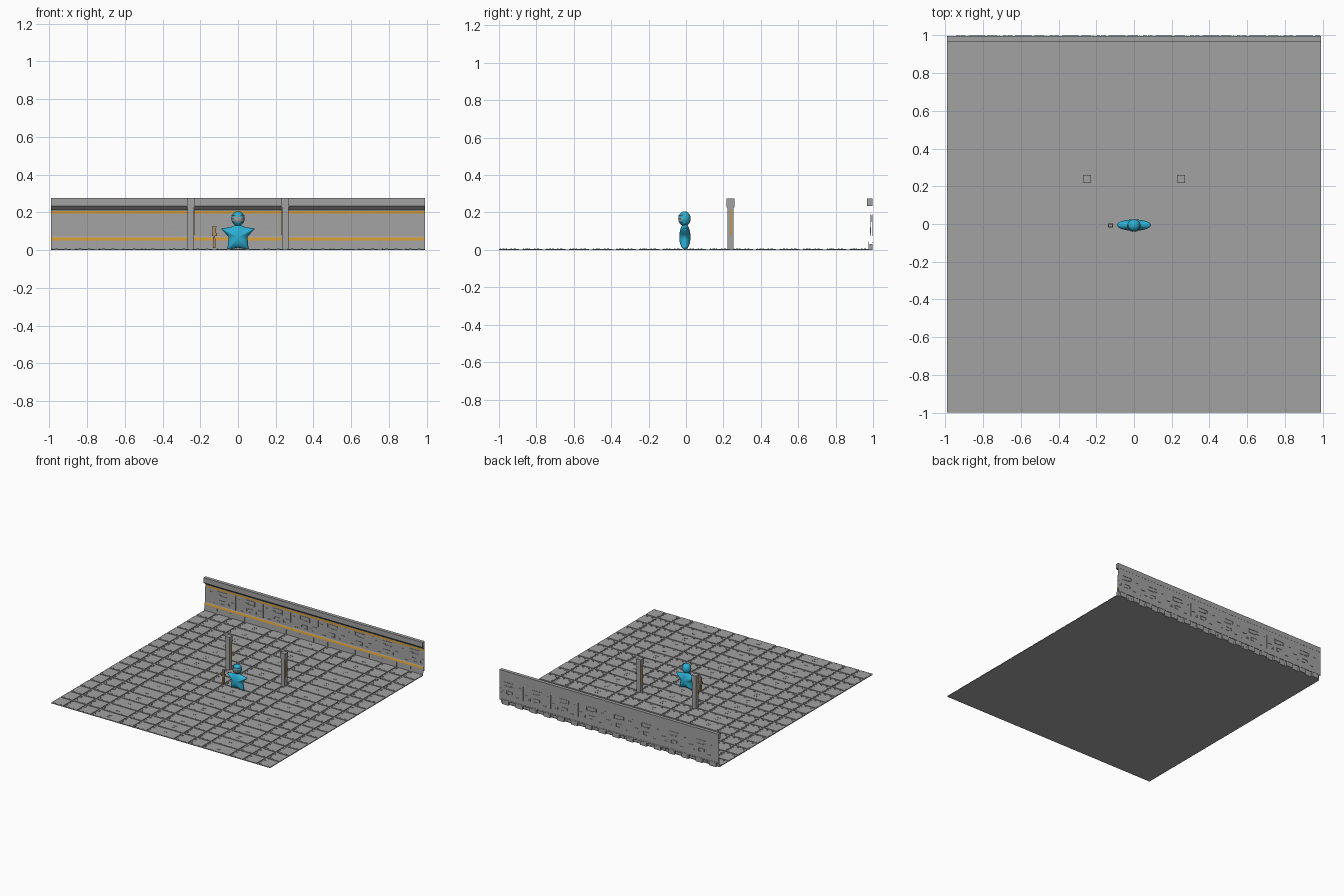
import bpy, bmesh, math
from mathutils import Vector

if "Cube" in bpy.data.objects:
    bpy.data.objects.remove(bpy.data.objects["Cube"])


def material(name, r, g, b):
    m = bpy.data.materials.new(name)
    m.diffuse_color = (r, g, b, 1)
    m.use_nodes = True
    m.node_tree.nodes["Principled BSDF"].inputs["Base Color"].default_value = m.diffuse_color
    return m


GREY = material("panel grey", 0.36, 0.36, 0.36)
ORANGE = material("trim orange", 0.6, 0.3, 0.03)
BLUE = material("suit blue", 0.025, 0.43, 0.66)
TAN = material("tool tan", 0.42, 0.28, 0.13)


def finish(name, bm, mats, normals=True):
    if normals:
        bmesh.ops.recalc_face_normals(bm, faces=bm.faces)
    me = bpy.data.meshes.new(name)
    bm.to_mesh(me)
    bm.free()
    for m in mats:
        me.materials.append(m)
    ob = bpy.data.objects.new(name, me)
    bpy.context.collection.objects.link(ob)
    return ob


def add_box(bm, lo, hi, mat=0):
    r = bmesh.ops.create_cube(bm, size=1)
    for v in r["verts"]:
        v.co = Vector([lo[i] + (v.co[i] + 0.5) * (hi[i] - lo[i]) for i in range(3)])
    for f in {f for v in r["verts"] for f in v.link_faces}:
        f.material_index = mat


# floor base
bm = bmesh.new()
bm.faces.new([bm.verts.new(p) for p in
              ((-0.99, -1, 0), (0.99, -1, 0), (0.99, 0.98, 0), (-0.99, 0.98, 0))])
finish("floor_base", bm, [GREY], False)

# raised floor tiles with grooves between them, rivets where a groove is left out
bm = bmesh.new()
xs = [-0.998] + [i * 0.125 for i in range(-7, 8) if i % 4] + [0.998]
ys = [-1.008] + [i * 0.125 - 0.009 for i in range(-7, 8)] + [0.988]
G, TOP = 0.009, 0.006
for x0, x1 in zip(xs, xs[1:]):
    for y0, y1 in zip(ys, ys[1:]):
        add_box(bm, (x0 + G, y0 + G, 0), (x1 - G, y1 - G, TOP))
        m = (y0 + y1) / 2
        if x1 - x0 > 0.2:
            for d in (-0.016, 0.012):
                for s in (-0.012, 0.006):
                    c = (x0 + x1) / 2 + s
                    add_box(bm, (c, m + d - 0.004, TOP - 0.002), (c + 0.006, m + d + 0.004, TOP + 0.002))
        # short studs along the tile edges
        for k in (0.3, 0.7):
            c = x0 + (x1 - x0) * k
            add_box(bm, (c - 0.007, y0 + 0.013, TOP - 0.002), (c + 0.007, y0 + 0.018, TOP + 0.002))
            add_box(bm, (x0 + 0.013, m + (k - 0.5) * 0.15 - 0.006, TOP - 0.002),
                    (x0 + 0.018, m + (k - 0.5) * 0.15 + 0.006, TOP + 0.002))
# low ridge down the middle of every groove
for x in xs[1:-1]:
    add_box(bm, (x - 0.004, -1, 0), (x + 0.004, 0.98, 0.003))
for y in ys[1:-1]:
    add_box(bm, (-0.99, y - 0.004, 0), (0.99, y + 0.004, 0.003))
finish("floor_tiles", bm, [GREY])

# wall: one profile (y, z, colour of the strip above) swept along x
profile = [(0.977, 0.0, 0), (0.98, 0.052, 1), (0.985, 0.067, 0), (0.987, 0.071, 0),
           (0.991, 0.194, 1), (0.992, 0.207, 0), (0.992, 0.213, 0), (0.968, 0.235, 0)]
bm = bmesh.new()
rows = [[bm.verts.new((x, y, z)) for x in (-0.99, 0.99)] for y, z, c in profile]
for a, b, p in zip(rows, rows[1:], profile):
    f = bm.faces.new((a[0], a[1], b[1], b[0]))
    f.material_index = p[2]
finish("wall", bm, [GREY, ORANGE], False)

# coping along the top of the wall
bm = bmesh.new()
add_box(bm, (-0.99, 0.968, 0.234), (0.99, 0.996, 0.275))
finish("wall_coping", bm, [GREY])

# wall back sheet
bm = bmesh.new()
bm.faces.new([bm.verts.new(p) for p in ((0.99, 0.995, 0.03), (-0.99, 0.995, 0.03),
                                        (-0.99, 0.995, 0.235), (0.99, 0.995, 0.235))])
finish("wall_back", bm, [GREY], False)

# feet along the back of the wall
bm = bmesh.new()
for i in range(16):
    c = -0.9375 + i * 0.125
    add_box(bm, (c - 0.03, 0.98, 0), (c + 0.03, 0.996, 0.032))
finish("wall_feet", bm, [GREY])

# raised wall details built from thin bars, repeated on both sides
bars = [(-0.045, 0.045, 0.181, 0.186), (-0.045, -0.04, 0.16, 0.186),
        (0.04, 0.045, 0.155, 0.186), (-0.045, -0.015, 0.157, 0.162),
        (-0.015, 0.045, 0.15, 0.155), (-0.02, -0.015, 0.15, 0.162),
        (-0.03, 0.025, 0.115, 0.119), (-0.03, -0.026, 0.098, 0.119),
        (0.021, 0.025, 0.09, 0.119), (-0.005, 0.025, 0.088, 0.092),
        (0.055, 0.075, 0.09, 0.094), (0.055, 0.059, 0.09, 0.11),
        (-0.11, -0.09, 0.165, 0.169), (0.118, 0.122, 0.075, 0.19),
        (-0.085, -0.06, 0.082, 0.086), (0.075, 0.11, 0.125, 0.128)]
bm = bmesh.new()
for i in range(8):
    c = -0.833 + i * 0.248
    for x0, x1, z0, z1 in bars:
        a, b = max(c + x0, -0.985), min(c + x1, 0.985)
        if b > a:
            y = 0.987 + 0.004 * ((z0 + z1) / 2 - 0.074) / 0.116
            add_box(bm, (a, y - 0.003, z0), (b, y + 0.001, z1))
            add_box(bm, (a, 0.994, z0), (b, 0.998, z1))
add_box(bm, (-0.985, 0.994, 0.036), (0.985, 0.997, 0.041))
for i in range(-7, 8):
    c = i * 0.125
    add_box(bm, (c - 0.002, 0.975, 0.004), (c + 0.002, 0.979, 0.045))
finish("wall_details", bm, [GREY])

# two pillars with wider caps and orange strips on their sides
for side, name in ((-1, "left_pillar"), (1, "right_pillar")):
    bm = bmesh.new()
    x, y = side * 0.25, 0.238
    add_box(bm, (x - 0.017, y - 0.017, 0), (x + 0.017, y + 0.017, 0.23))
    add_box(bm, (x - 0.021, y - 0.021, 0.228), (x + 0.021, y + 0.021, 0.275))
    for s in (-1, 1):
        add_box(bm, (x + s * 0.0175 - 0.001, y - 0.004, 0.08),
                (x + s * 0.0175 + 0.001, y + 0.004, 0.215), 1)
    finish(name, bm, [GREY, ORANGE])

# star-shaped body, swollen in the middle
half = [(0, 0.14), (0.04, 0.121), (0.09, 0.115), (0.05, 0.07), (0.056, 0.002), (0, 0.013)]
outline = half + [(-x, z) for x, z in half[-2:0:-1]]
ring = []
for a, b in zip(outline, outline[1:] + outline[:1]):
    ring += [(a[0] + (b[0] - a[0]) * k / 4, a[1] + (b[1] - a[1]) * k / 4) for k in range(4)]
CY, CZ = -0.006, 0.068
bm = bmesh.new()
layers = []
for k in range(1, 12):
    ang = math.pi * k / 12
    t, y = math.sin(ang), CY - 0.03 * math.cos(ang)
    layers.append([bm.verts.new((x * t, y, CZ + (z - CZ) * t)) for x, z in ring])
n = len(ring)
for a, b in zip(layers, layers[1:]):
    for i in range(n):
        bm.faces.new((a[i], a[(i + 1) % n], b[(i + 1) % n], b[i]))
for lay, s in ((layers[0], -1), (layers[-1], 1)):
    tip = bm.verts.new((0, CY + s * 0.03, CZ))
    for i in range(n):
        bm.faces.new((lay[i], lay[(i + 1) % n], tip))
for f in bm.faces:
    f.smooth = True
finish("figure_body", bm, [BLUE])

# head with a grey visor band across the front
bm = bmesh.new()
bmesh.ops.create_uvsphere(bm, u_segments=24, v_segments=16, radius=1)
for v in bm.verts:
    v.co = Vector((v.co.x * 0.035, v.co.y * 0.033 - 0.008, v.co.z * 0.039 + 0.167))
for f in bm.faces:
    f.smooth = True
    c = f.calc_center_median()
    if 0.15 < c.z < 0.172 and c.y < -0.022:
        f.material_index = 1
finish("figure_head", bm, [BLUE, GREY])

# small studs around the head and on the visor
bm = bmesh.new()
for z in (0.148, 0.166, 0.184):
    r = math.sqrt(1 - ((z - 0.167) / 0.039) ** 2)
    for i in range(10):
        a = math.radians(-180 + i * 20)
        x, y = 0.035 * r * math.cos(a), 0.033 * r * math.sin(a) - 0.008
        add_box(bm, (x - 0.002, y - 0.002, z - 0.002), (x + 0.002, y + 0.002, z + 0.002), i % 2)
finish("head_studs", bm, [TAN, GREY])

# hand tool beside the figure
bm = bmesh.new()
x, y = -0.125, -0.008
add_box(bm, (x - 0.007, y - 0.008, 0.012), (x + 0.007, y + 0.008, 0.062), 0)
add_box(bm, (x - 0.004, y - 0.005, 0.062), (x + 0.004, y + 0.005, 0.078), 1)
add_box(bm, (x - 0.014, y - 0.01, 0.076), (x + 0.014, y + 0.01, 0.09), 0)
add_box(bm, (x - 0.009, y - 0.007, 0.09), (x + 0.009, y + 0.007, 0.122), 0)
add_box(bm, (x - 0.01, y - 0.008, 0.12), (x + 0.01, y + 0.008, 0.128), 1)
finish("hand_tool", bm, [TAN, GREY])
